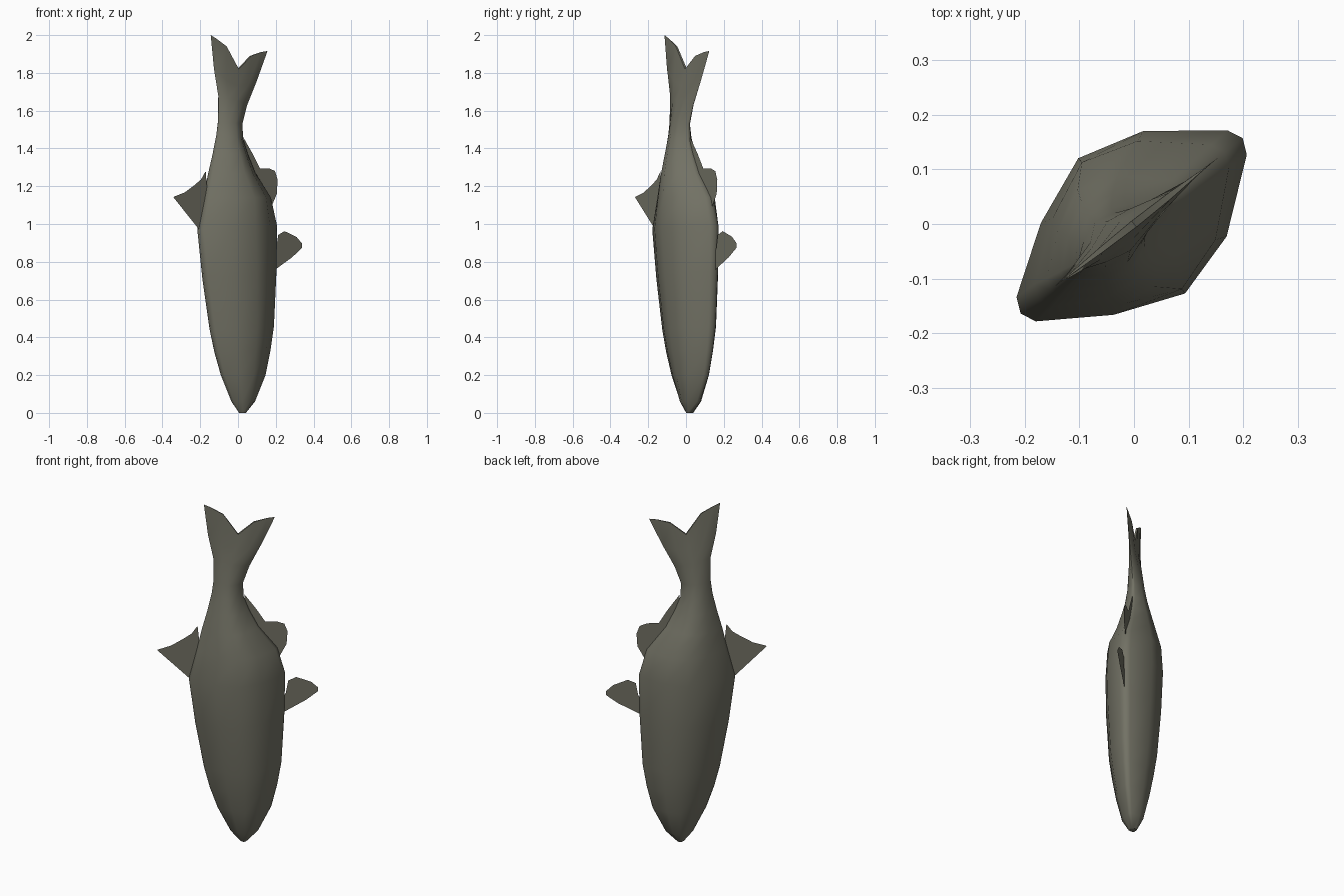
import bpy, math

ANGLE = math.radians(38.3)   # the flat side of the fish is turned about z

olive = bpy.data.materials.new("olive_grey")
olive.diffuse_color = (0.17, 0.168, 0.13, 1)


def add_mesh(name, verts, faces, smooth):
    me = bpy.data.meshes.new(name)
    me.from_pydata(verts, [], faces)
    me.materials.append(olive)
    ob = bpy.data.objects.new(name, me)
    bpy.context.collection.objects.link(ob)
    ob.rotation_euler.z = ANGLE
    if smooth:
        bpy.ops.object.select_all(action='DESELECT')
        ob.select_set(True)
        bpy.context.view_layer.objects.active = ob
        bpy.ops.object.shade_smooth_by_angle(angle=math.radians(50))
    return ob


# Seven stations across the width: position and relative thickness
ACROSS = (-1, -0.95, -0.49, 0, 0.48, 0.95, 1)
THICK = (0, 0.18, 0.68, 1, 0.78, 0.18, 0)

# Body rings: left edge, left height, right edge, right height, half thickness
RINGS = [
    (0.010, 0.00, 0.050, 0.00, 0.022),
    (-0.040, 0.06, 0.110, 0.06, 0.058),
    (-0.110, 0.20, 0.180, 0.20, 0.092),
    (-0.152, 0.32, 0.212, 0.33, 0.114),
    (-0.183, 0.44, 0.234, 0.46, 0.132),
    (-0.231, 0.71, 0.250, 0.75, 0.151),
    (-0.265, 0.97, 0.254, 0.99, 0.158),
    (-0.222, 1.14, 0.212, 1.14, 0.148),
    (-0.195, 1.26, 0.110, 1.27, 0.113),
    (-0.165, 1.37, 0.060, 1.37, 0.085),
    (-0.142, 1.47, 0.030, 1.45, 0.062),
    (-0.133, 1.54, 0.027, 1.53, 0.048),
    (-0.133, 1.68, 0.062, 1.63, 0.034),
    (-0.162, 1.82, 0.128, 1.76, 0.020),
]
# Forked rim of the tail fin
FORK = [(-0.184, 2.0), (-0.150, 1.983), (-0.080, 1.94), (0, 1.82),
        (0.085, 1.89), (0.155, 1.91), (0.199, 1.916)]

verts, faces = [], []


def add_ring(stations, half):
    """Closed ring of 12 points: front side left to right, then back."""
    front = [(u, -half * t, z) for (u, z), t in zip(stations, THICK)]
    back = [(u, half * t, z) for (u, z), t in zip(stations, THICK)]
    verts.extend(front + back[5:0:-1])


for i, (ul, zl, ur, zr, half) in enumerate(RINGS):
    st = []
    for a in ACROSS:
        f = (a + 1) / 2
        sag = 0.06 * (1 - a * a) if i == len(RINGS) - 1 else 0
        st.append((ul + (ur - ul) * f, zl + (zr - zl) * f - sag))
    add_ring(st, half)
add_ring(FORK, 0.007)

n = 12
for r in range(len(RINGS)):
    for k in range(n):
        a, b = r * n + k, r * n + (k + 1) % n
        faces.append((a, b, b + n, a + n))
faces.append(tuple(range(n - 1, -1, -1)))      # nose cap
top = len(RINGS) * n                           # thin rim of the tail
for k in range(6):
    ring = [top + k, top + k + 1, top + (n - k - 1) % n, top + (n - k) % n]
    faces.append(tuple(dict.fromkeys(ring)))
add_mesh("fish_body", verts, faces, True)

# Flat fins lying in the middle plane of the body (width, height)
FINS = {
    "back_fin": [(-0.20, 1.10), (-0.218, 1.28), (-0.25, 1.235), (-0.295, 1.205),
                 (-0.36, 1.167), (-0.437, 1.143), (-0.262, 0.97)],
    "rear_belly_fin": [(0.035, 1.46), (0.10, 1.37), (0.147, 1.295), (0.21, 1.295),
                       (0.25, 1.28), (0.267, 1.235), (0.262, 1.16), (0.225, 1.09),
                       (0.15, 1.16), (0.04, 1.36)],
    "front_belly_fin": [(0.245, 0.755), (0.367, 0.825), (0.432, 0.875), (0.432, 0.897),
                        (0.394, 0.932), (0.314, 0.962), (0.271, 0.942), (0.258, 0.87),
                        (0.245, 0.85)],
}
for name, outline in FINS.items():
    add_mesh(name, [(u, 0, z) for u, z in outline], [tuple(range(len(outline)))], False)
